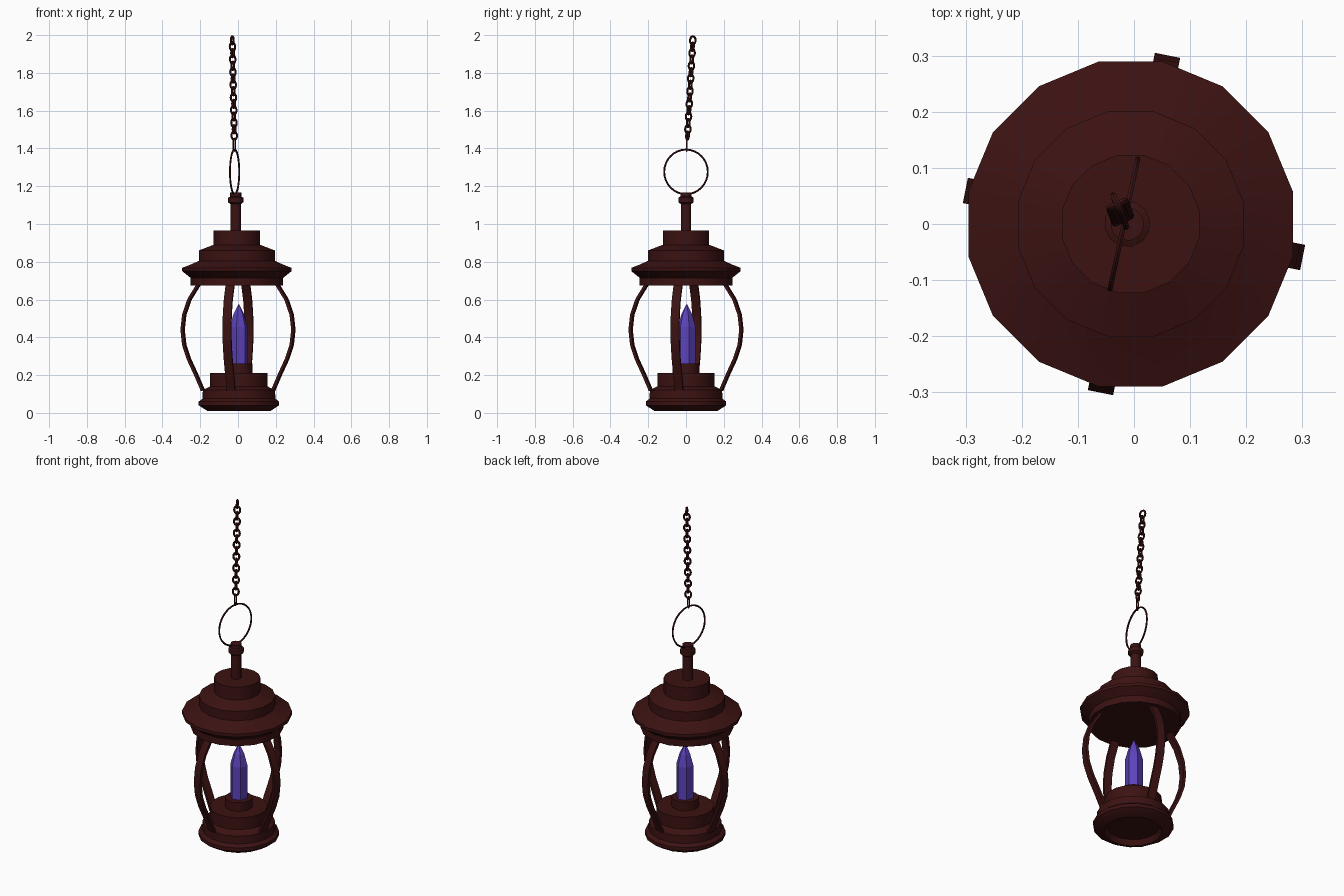
import bpy, bmesh, math
from mathutils import Matrix, Vector

cube = bpy.data.objects.get("Cube")
if cube:
    bpy.data.objects.remove(cube, do_unlink=True)


def material(name, rgb):
    mat = bpy.data.materials.new(name)
    mat.use_nodes = True
    mat.diffuse_color = (*rgb, 1)
    mat.node_tree.nodes["Principled BSDF"].inputs["Base Color"].default_value = (*rgb, 1)
    return mat


IRON = material("dark red iron", (0.045, 0.006, 0.006))
CRYSTAL = material("violet crystal", (0.11, 0.055, 0.50))


def finish(name, bm, mat, smooth=True):
    bmesh.ops.remove_doubles(bm, verts=bm.verts, dist=0.0001)
    bmesh.ops.recalc_face_normals(bm, faces=bm.faces)
    mesh = bpy.data.meshes.new(name)
    bm.to_mesh(mesh)
    bm.free()
    mesh.materials.append(mat)
    obj = bpy.data.objects.new(name, mesh)
    bpy.context.collection.objects.link(obj)
    if smooth:
        bpy.ops.object.select_all(action="DESELECT")
        obj.select_set(True)
        bpy.context.view_layer.objects.active = obj
        bpy.ops.object.shade_smooth_by_angle(angle=math.radians(35))
    return obj


def loft(bm, rings, closed=False):
    """Skin a list of point loops; cap the ends unless closed."""
    loops = [[bm.verts.new(p) for p in ring] for ring in rings]
    n = len(loops[0])
    for a, b in zip(loops, loops[1:] + loops[:1] if closed else loops[1:]):
        for i in range(n):
            j = (i + 1) % n
            bm.faces.new((a[i], a[j], b[j], b[i]))
    if not closed:
        bm.faces.new(loops[0])
        bm.faces.new(loops[-1])


def lathe(name, profile, sides, mat=IRON, centre=(0, 0), turn=11.25, smooth=True):
    bm = bmesh.new()
    angles = [math.radians(turn) + math.tau * i / sides for i in range(sides)]
    loft(bm, [[(centre[0] + r * math.cos(a), centre[1] + r * math.sin(a), z)
               for a in angles] for r, z in profile])
    return finish(name, bm, mat, smooth)


def wire_loop(name, half_w, half_h, wire, matrix, steps=20, sides=6):
    """Closed oval of round wire, standing in the local xz plane."""
    bm = bmesh.new()
    rings = []
    for i in range(steps):
        a = math.tau * i / steps
        mid = Vector((half_w * math.cos(a), 0, half_h * math.sin(a)))
        out = Vector((half_h * math.cos(a), 0, half_w * math.sin(a))).normalized()
        rings.append([mid + wire * (out * math.cos(b) + Vector((0, math.sin(b), 0)))
                      for b in (math.tau * k / sides for k in range(sides))])
    loft(bm, rings, closed=True)
    bm.transform(matrix)
    return finish(name, bm, IRON)


# Base with a recessed underside
lathe("base", [(0.14, 0.04), (0.155, 0.01), (0.17, 0.01), (0.217, 0.04), (0.217, 0.06),
               (0.197, 0.075), (0.195, 0.12), (0.155, 0.14), (0.155, 0.21)],
      16, centre=(0.005, 0))
lathe("crystal_holder", [(0.073, 0.2), (0.073, 0.262)], 16, centre=(0.005, 0))

# Pointed crystal
lathe("crystal", [(0.048, 0.25), (0.048, 0.455), (0.03, 0.52), (0.002, 0.575)],
      6, CRYSTAL, centre=(0.004, 0.004), turn=15, smooth=False)

# Roof
lathe("roof", [(0.25, 0.675), (0.25, 0.715), (0.295, 0.75), (0.295, 0.768),
               (0.25, 0.785), (0.205, 0.805), (0.205, 0.86), (0.125, 0.89),
               (0.125, 0.966)], 16, centre=(-0.006, 0))

# Stem with collar
lathe("stem", [(0.028, 0.95), (0.028, 1.105), (0.041, 1.115), (0.041, 1.14),
               (0.03, 1.145), (0.03, 1.168)], 12, centre=(-0.012, 0))

# Four bowed flat ribs
RIB = [(0.19, 0.12), (0.225, 0.2), (0.265, 0.285), (0.29, 0.36), (0.299, 0.44),
       (0.29, 0.52), (0.262, 0.6), (0.215, 0.675), (0.205, 0.69)]
for k in range(4):
    bm = bmesh.new()
    rings = []
    for i, (r, z) in enumerate(RIB):
        before, after = RIB[max(i - 1, 0)], RIB[min(i + 1, len(RIB) - 1)]
        t = Vector((after[0] - before[0], 0, after[1] - before[1])).normalized()
        n = Vector((t.z, 0, -t.x)) * 0.0075
        mid, side = Vector((r, 0, z)), Vector((0, 0.023, 0))
        rings.append([mid + n + side, mid + n - side, mid - n - side, mid - n + side])
    loft(bm, rings)
    bm.transform(Matrix.Rotation(math.radians(90 * k - 11.25), 4, "Z"))
    finish(f"rib_{k + 1}", bm, IRON)

# Carrying ring
wire_loop("carrying_ring", 0.118, 0.118, 0.005,
          Matrix.Translation((-0.018, 0, 1.276)) @ Matrix.Rotation(math.radians(78), 4, "Z"),
          steps=32)

# Hook joining ring and chain
wire_loop("hook", 0.006, 0.034, 0.004, Matrix.Translation((-0.02, 0.004, 1.42)), steps=12)

# Slightly leaning chain of crossed links
COUNT = 16
start, end = Vector((-0.02, 0.008, 1.468)), Vector((-0.03, 0.036, 1.972))
lean = Vector((0, 0, 1)).rotation_difference(end - start).to_matrix().to_4x4()
for i in range(COUNT):
    spot = start.lerp(end, i / (COUNT - 1))
    twist = Matrix.Rotation(math.radians(25 + 90 * (i % 2)), 4, "Z")
    wire_loop(f"chain_link_{i + 1}", 0.016, 0.022, 0.006,
              Matrix.Translation(spot) @ lean @ twist, steps=14)
